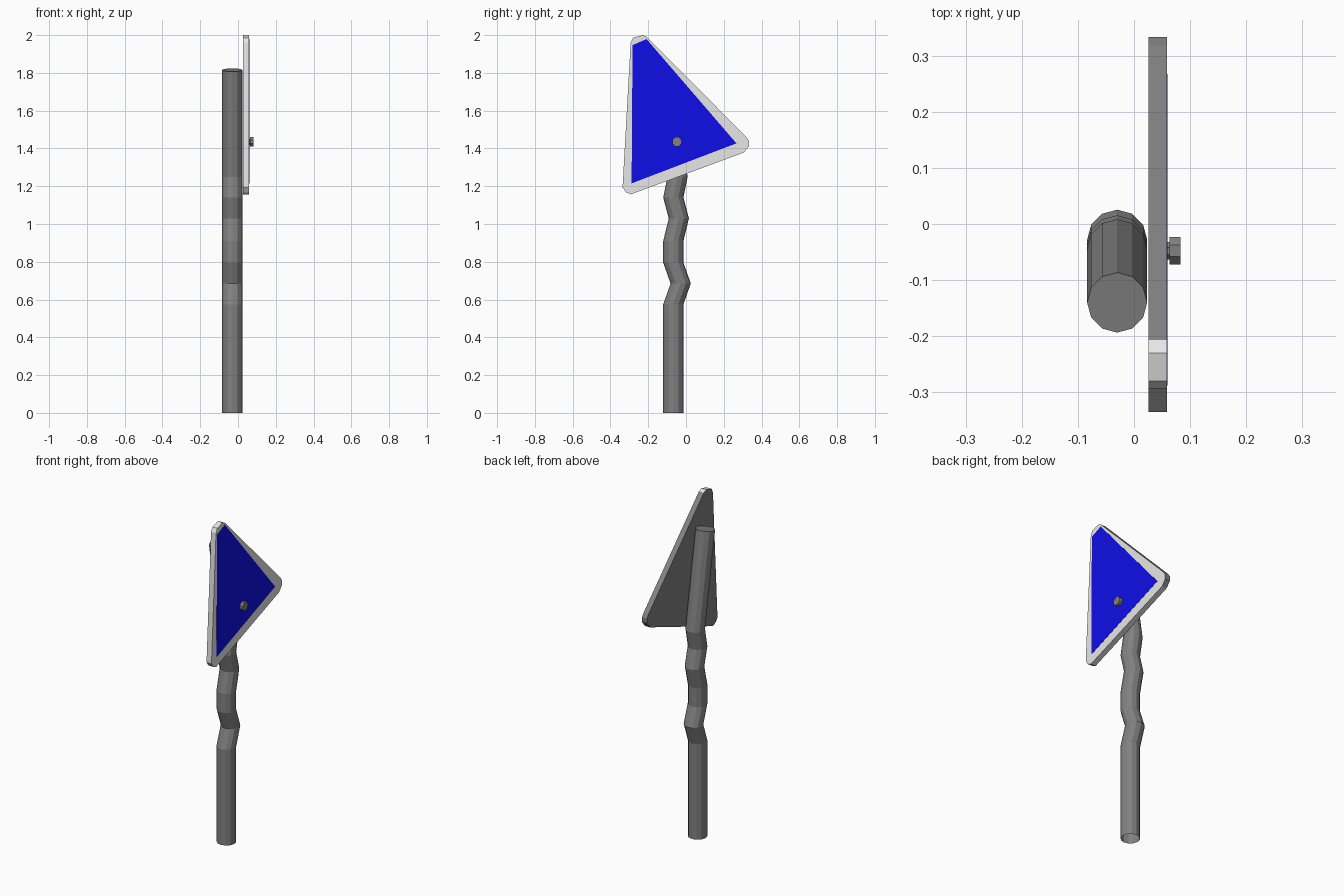
import bpy, bmesh, math
from mathutils import Vector

cube = bpy.data.objects.get("Cube")
if cube:
    bpy.data.objects.remove(cube, do_unlink=True)


def material(name, rgb):
    m = bpy.data.materials.new(name)
    m.use_nodes = True
    m.diffuse_color = (*rgb, 1)
    m.node_tree.nodes["Principled BSDF"].inputs["Base Color"].default_value = (*rgb, 1)
    return m


GREY = material("metal grey", (0.22, 0.22, 0.22))
WHITE = material("border white", (0.8, 0.8, 0.8))
BLUE = material("sign blue", (0.0045, 0.0045, 0.8))


def finish(bm, name, *mats):
    bmesh.ops.recalc_face_normals(bm, faces=bm.faces)
    me = bpy.data.meshes.new(name)
    bm.to_mesh(me)
    bm.free()
    for m in mats:
        me.materials.append(m)
    ob = bpy.data.objects.new(name, me)
    bpy.context.collection.objects.link(ob)
    return ob


def loft(bm, rings, cap_start=True, cap_end=True):
    """Skin a list of point rings, optionally closing the ends."""
    loops = [[bm.verts.new(p) for p in r] for r in rings]
    n = len(loops[0])
    for a, b in zip(loops, loops[1:]):
        for i in range(n):
            j = (i + 1) % n
            bm.faces.new((a[i], a[j], b[j], b[i]))
    if cap_start:
        bm.faces.new(loops[0][::-1])
    if cap_end:
        bm.faces.new(loops[-1])


def slab(bm, outline, x0, x1):
    """Plate with a (y, z) outline, thick along x."""
    loft(bm, [[(x, y, z) for y, z in outline] for x in (x0, x1)])


# Bent pole: 12-sided tube, open at the foot, leaning at the top
path = [(-0.067, 0), (-0.067, 0.575), (-0.028, 0.685), (-0.067, 0.795),
        (-0.067, 0.91), (-0.038, 1.03), (-0.067, 1.14), (-0.045, 1.25), (-0.14, 1.815)]
R = 0.0535
rings = []
for k, (cy, cz) in enumerate(path):
    tilt = 0.167 if k == len(path) - 1 else 0
    ring = []
    for i in range(12):
        a = math.tau * i / 12
        dy = R * math.sin(a)
        ring.append((-0.03 + R * math.cos(a), cy + dy, cz + dy * tilt))
    rings.append(ring)
bm = bmesh.new()
loft(bm, rings, cap_start=False)
finish(bm, "bent_pole", GREY)

# Triangular board with clipped corners
outline = [(-0.293, 1.96), (-0.280, 1.986), (-0.230, 2.0), (-0.207, 1.99),
           (0.318, 1.462), (0.333, 1.44), (0.333, 1.412), (0.306, 1.378),
           (-0.292, 1.157), (-0.318, 1.168), (-0.335, 1.192), (-0.335, 1.21)]
bm = bmesh.new()
slab(bm, outline, 0.026, 0.059)
board = finish(bm, "sign_board", WHITE, GREY)
# Bare metal on the back and on the edges facing the rear
for p in board.data.polygons:
    if p.normal.x < -0.5 or p.normal.y > 0.6:
        p.material_index = 1

# Blue panel
bm = bmesh.new()
slab(bm, [(-0.283, 1.947), (-0.209, 1.979), (0.267, 1.427), (-0.288, 1.215)], 0.058, 0.060)
finish(bm, "blue_panel", BLUE)

# Bolt: short shank and eight-sided head
bm = bmesh.new()
for r, x0, x1 in ((0.017, 0.055, 0.066), (0.0265, 0.063, 0.083)):
    pts = [(-0.048 + r * math.cos(math.tau * (i + 0.5) / 8),
            1.435 + r * math.sin(math.tau * (i + 0.5) / 8)) for i in range(8)]
    slab(bm, pts, x0, x1)
finish(bm, "bolt", GREY)
